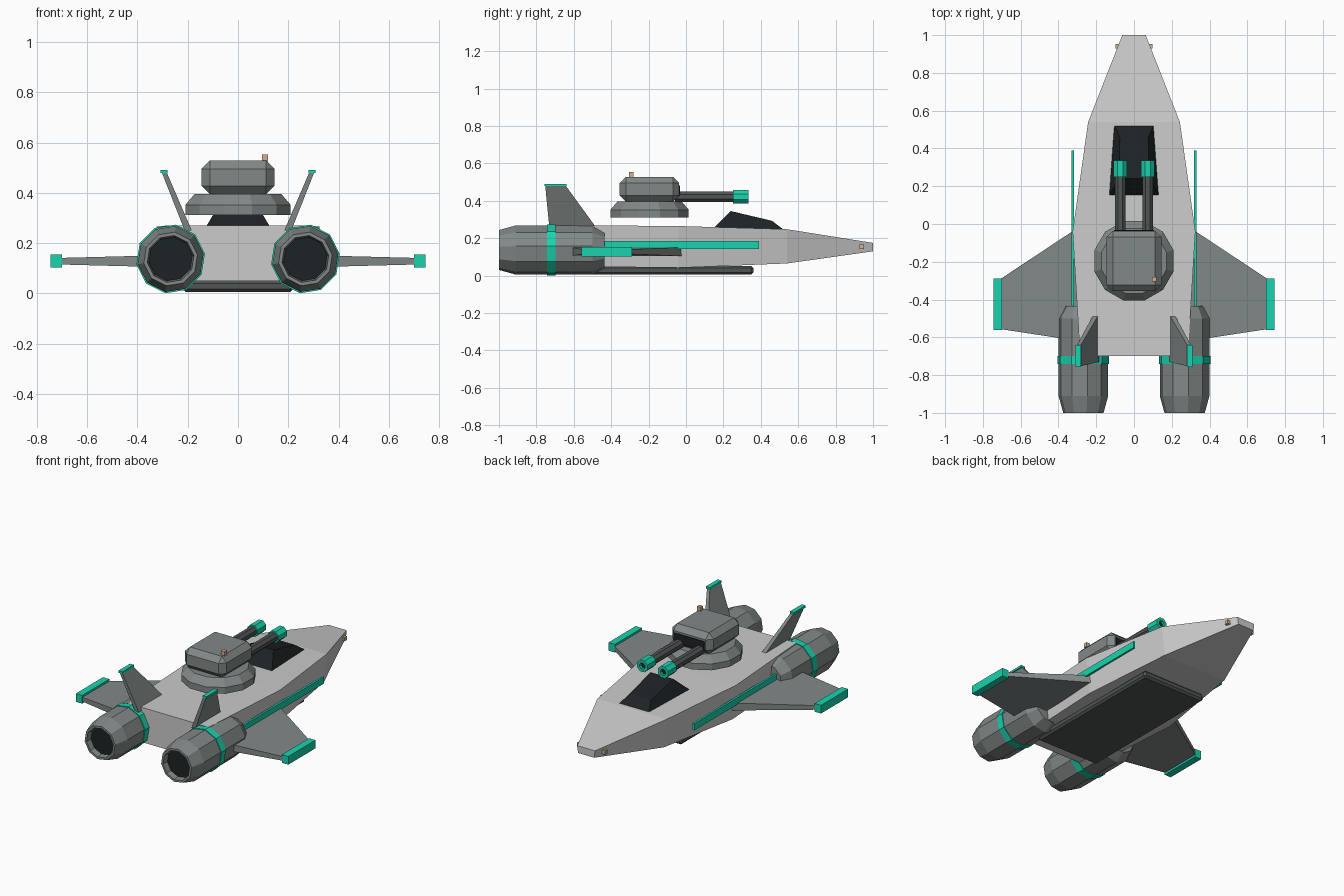
import bpy, bmesh
from math import sin, cos, pi, radians

if "Cube" in bpy.data.objects:
    bpy.data.objects.remove(bpy.data.objects["Cube"])


def material(name, rgb):
    m = bpy.data.materials.new(name)
    m.diffuse_color = (*rgb, 1)
    m.use_nodes = True
    m.node_tree.nodes["Principled BSDF"].inputs["Base Color"].default_value = m.diffuse_color
    return m


LIGHT = material("light_grey", (0.62, 0.65, 0.64))
MID = material("mid_grey", (0.22, 0.25, 0.245))
DARK = material("dark_grey", (0.08, 0.09, 0.09))
BLACK = material("black", (0.012, 0.016, 0.018))
GREEN = material("green", (0.01, 0.65, 0.42))
TAN = material("tan", (0.65, 0.45, 0.3))


def loft(name, rings, mat):
    """Skin a list of equal-length point rings and cap both ends."""
    bm = bmesh.new()
    vs = [[bm.verts.new(p) for p in r] for r in rings]
    n = len(vs[0])
    for a, b in zip(vs, vs[1:]):
        for i in range(n):
            j = (i + 1) % n
            bm.faces.new((a[i], a[j], b[j], b[i]))
    bm.faces.new(vs[0])
    bm.faces.new(vs[-1])
    bmesh.ops.recalc_face_normals(bm, faces=bm.faces)
    me = bpy.data.meshes.new(name)
    bm.to_mesh(me)
    bm.free()
    me.materials.append(mat)
    ob = bpy.data.objects.new(name, me)
    bpy.context.collection.objects.link(ob)
    return ob


def box(name, lo, hi, mat, bevel=0):
    (x0, y0, z0), (x1, y1, z1) = lo, hi
    ob = loft(name, [[(x0, y0, z), (x1, y0, z), (x1, y1, z), (x0, y1, z)] for z in (z0, z1)], mat)
    if bevel:
        m = ob.modifiers.new("chamfer", "BEVEL")
        m.width, m.segments = bevel, 1
    return ob


def turned_y(name, x, z, profile, sides, mat, turn=0.0):
    """Faceted body around a y axis; profile is (y, radius)."""
    angles = [2 * pi * i / sides + turn for i in range(sides)]
    return loft(name, [[(x + r * cos(a), y, z + r * sin(a)) for a in angles] for y, r in profile], mat)


# Hull: (y, half width, bottom z, top z)
sections = [(-0.70, 0.285, 0.05, 0.27), (-0.04, 0.325, 0.042, 0.265),
            (0.54, 0.243, 0.065, 0.248), (1.0, 0.062, 0.13, 0.175)]
loft("hull", [[(-w * 0.92, y, b), (w * 0.92, y, b), (w, y, t), (-w, y, t)]
              for y, w, b, t in sections], LIGHT)

# Belly plate
box("belly_plate", (-0.22, -0.6, 0.006), (0.22, 0.36, 0.052), DARK, 0.012)

# Canopy: (y, base half width, top half width, top z)
loft("canopy", [
    [(-0.133, 0.15, 0.255), (0.133, 0.15, 0.255), (0.108, 0.53, 0.24), (-0.108, 0.53, 0.24)],
    [(-0.08, 0.24, 0.345), (0.08, 0.24, 0.345), (0.075, 0.46, 0.293), (-0.075, 0.46, 0.293)]], BLACK)

# Turret ring and head
ring_angles = [2 * pi * (i + 0.5) / 12 for i in range(12)]
loft("turret_ring", [[(r * cos(a), -0.195 + r * sin(a), z) for a in ring_angles]
                     for z, r in ((0.312, 0.217), (0.352, 0.217), (0.396, 0.178))], MID)
box("turret_head", (-0.145, -0.355, 0.395), (0.145, -0.037, 0.528), MID, 0.033)
box("turret_slot", (-0.105, -0.06, 0.425), (0.105, -0.032, 0.483), BLACK)
box("turret_beacon", (0.095, -0.305, 0.525), (0.12, -0.28, 0.553), TAN)

for side, s in (("left", -1), ("right", 1)):
    # Gun barrels with muzzles
    turned_y("barrel_" + side, s * 0.073, 0.422, [(-0.06, 0.03), (0.27, 0.03)], 8, DARK, pi / 8)
    turned_y("muzzle_" + side, s * 0.073, 0.422,
             [(0.25, 0.039), (0.335, 0.039), (0.335, 0.02), (0.31, 0.02)], 8, GREEN, pi / 8)
    turned_y("bore_" + side, s * 0.073, 0.422, [(0.305, 0.0195), (0.318, 0.0195)], 8, BLACK, pi / 8)

    # Engine nacelle, hollow at the rear
    turn = radians(9)
    turned_y("nacelle_" + side, s * 0.268, 0.137,
             [(-0.93, 0.085), (-1.0, 0.094), (-1.0, 0.108), (-0.91, 0.133),
              (-0.50, 0.133), (-0.435, 0.098)], 10, MID, turn)
    turned_y("exhaust_" + side, s * 0.268, 0.137, [(-0.965, 0.088), (-0.92, 0.084)], 10, BLACK, turn)
    turned_y("nacelle_band_" + side, s * 0.268, 0.137, [(-0.742, 0.138), (-0.698, 0.138)], 10, GREEN, turn)

    # Wing and tip
    loft("wing_" + side, [
        [(s * x, f, 0.128 - h), (s * x, r, 0.128 - h), (s * x, r, 0.128 + h), (s * x, f, 0.128 + h)]
        for x, f, r, h in ((0.29, -0.015, -0.62, 0.024), (0.71, -0.293, -0.556, 0.013))], MID)
    xs = sorted((s * 0.70, s * 0.745))
    box("wing_tip_" + side, (xs[0], -0.56, 0.102), (xs[1], -0.288, 0.154), GREEN)

    # Tail fin and cap
    def fin_ring(x, f, r, z, t):
        return [(s * (x - t), f, z), (s * (x + t), f, z), (s * (x + t), r, z), (s * (x - t), r, z)]
    loft("fin_" + side, [fin_ring(0.198, -0.475, -0.73, 0.25, 0.014),
                         fin_ring(0.294, -0.645, -0.753, 0.483, 0.01)], MID)
    loft("fin_cap_" + side, [fin_ring(0.295, -0.64, -0.757, z, 0.014) for z in (0.478, 0.491)], GREEN)

    # Side stripe and nose marker light
    xs = sorted((s * 0.27, s * 0.332))
    xs = sorted((s * 0.318, s * 0.331))
    box("side_stripe_" + side, (xs[0], -0.46, 0.143), (xs[1], 0.39, 0.186), GREEN)
    box("nose_light_" + side, (s * 0.086 - 0.012, 0.928, 0.142), (s * 0.086 + 0.012, 0.952, 0.166), TAN)
